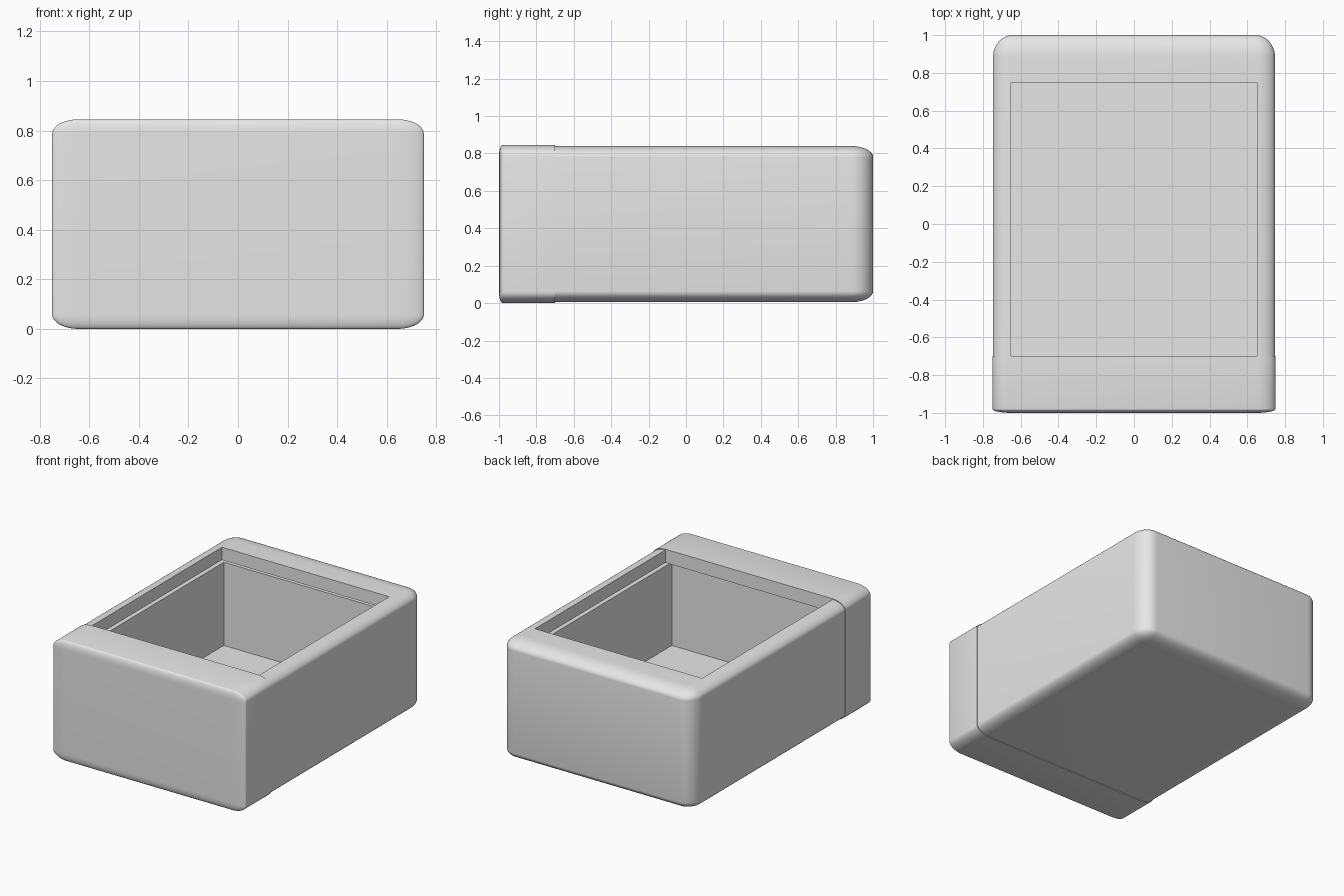
import bpy, bmesh

if "Cube" in bpy.data.objects:
    bpy.data.objects.remove(bpy.data.objects["Cube"])

grey = bpy.data.materials.new("light_grey")
grey.diffuse_color = (0.8, 0.8, 0.8, 1)
grey.use_nodes = True
grey.node_tree.nodes["Principled BSDF"].inputs["Base Color"].default_value = grey.diffuse_color


def box(name, lo, hi, seam=None):
    """Box between two corners; if seam (-1/+1) is given, round every edge
    except those around the flat y face on that side."""
    bm = bmesh.new()
    bmesh.ops.create_cube(bm, size=2)
    if seam is not None:
        edges = [e for e in bm.edges
                 if not all(v.co.y * seam > 0.99 for v in e.verts)]
        # rounding is made on the unit cube, so it stretches with the box
        bmesh.ops.bevel(bm, geom=edges, offset=0.14, segments=10,
                        profile=0.5, affect='EDGES', clamp_overlap=True)
    for v in bm.verts:
        for i in range(3):
            v.co[i] = (lo[i] + hi[i]) / 2 + v.co[i] * (hi[i] - lo[i]) / 2
    bmesh.ops.recalc_face_normals(bm, faces=bm.faces)
    me = bpy.data.meshes.new(name)
    bm.to_mesh(me)
    bm.free()
    me.materials.append(grey)
    ob = bpy.data.objects.new(name, me)
    bpy.context.collection.objects.link(ob)
    return ob


def cut(ob, cutters):
    bpy.context.view_layer.objects.active = ob
    for c in cutters:
        m = ob.modifiers.new("cut", 'BOOLEAN')
        m.operation = 'DIFFERENCE'
        m.solver = 'EXACT'
        m.object = c
        bpy.ops.object.modifier_apply(modifier=m.name)


# Main body and the slightly larger front cap
body = box("body", (-0.747, -0.70, 0.005), (0.747, 1.0, 0.84), seam=-1)
cap = box("front_cap", (-0.75, -1.0, 0.0), (0.75, -0.70, 0.845), seam=1)

# Hollow interior, groove under the rim, and the top opening
cavity = box("cavity_cutter", (-0.67, -0.80, 0.125), (0.67, 0.80, 0.73))
groove = box("groove_cutter", (-0.71, -0.84, 0.71), (0.71, 0.85, 0.75))
opening = box("opening_cutter", (-0.65, -0.78, 0.70), (0.65, 0.75, 1.0))

cut(body, [cavity, groove, opening])
cut(cap, [cavity, groove])

for c in (cavity, groove, opening):
    bpy.data.objects.remove(c, do_unlink=True)

# Smooth the rounded edges, keep the cut edges crisp
for ob in (body, cap):
    bpy.ops.object.select_all(action='DESELECT')
    ob.select_set(True)
    bpy.context.view_layer.objects.active = ob
    bpy.ops.object.shade_smooth_by_angle(angle=0.6)
